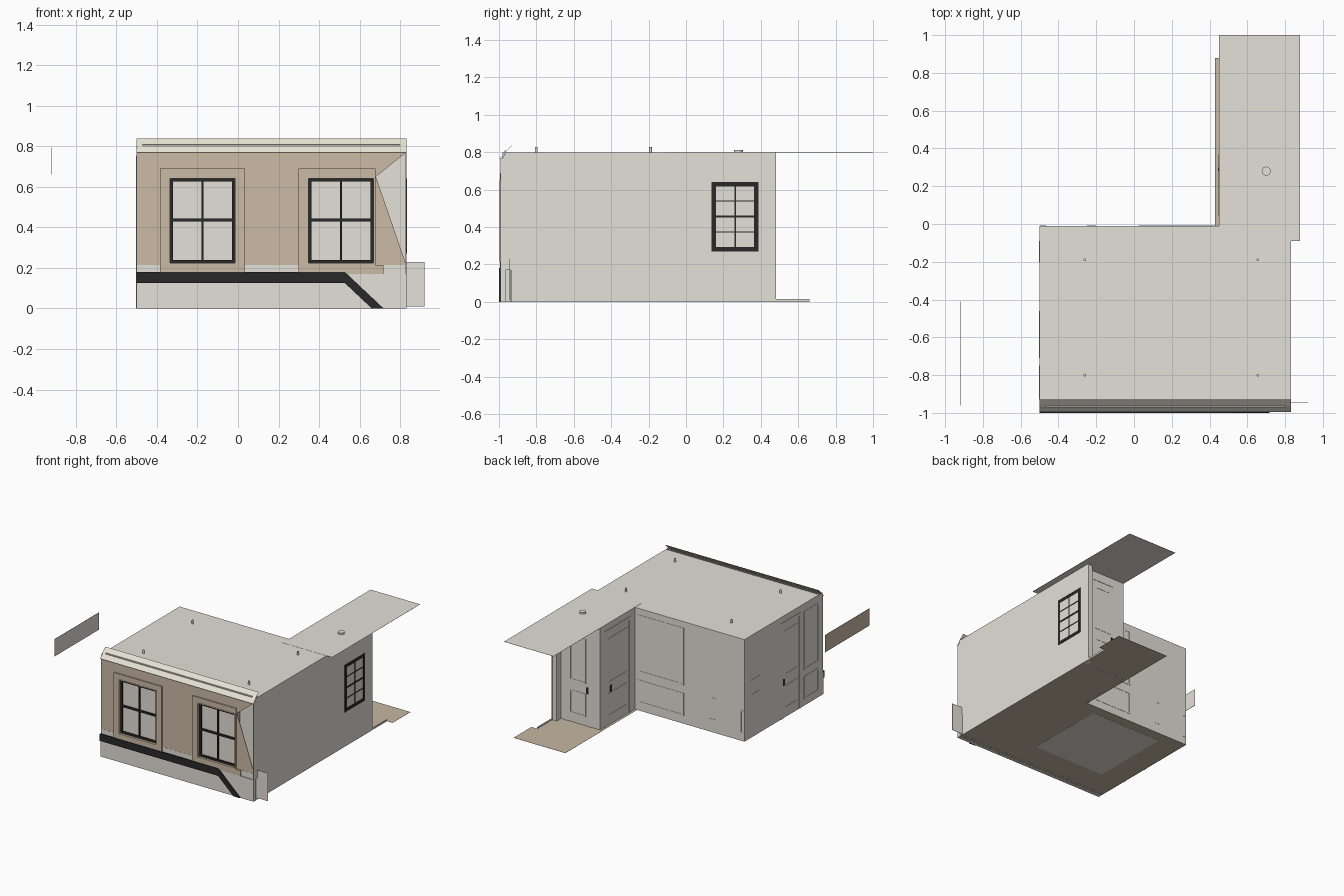
import bpy, bmesh, math
from mathutils import Matrix, Vector

if "Cube" in bpy.data.objects:
    bpy.data.objects.remove(bpy.data.objects["Cube"])


def material(name, rgb):
    m = bpy.data.materials.new(name)
    m.diffuse_color = (*rgb, 1)
    m.use_nodes = True
    m.node_tree.nodes["Principled BSDF"].inputs["Base Color"].default_value = m.diffuse_color
    return m


GREY = material("plaster grey", (0.78, 0.75, 0.69))
TAN = material("facade tan", (0.60, 0.495, 0.38))
CREAM = material("cornice cream", (0.82, 0.79, 0.68))
BLACK = material("window black", (0.022, 0.022, 0.023))
FLOOR = material("floor tan", (0.57, 0.48, 0.36))

# maps (u, v, depth) to world for a plate lying across each axis
MAP = {"x": lambda u, v, d: (d, u, v),
       "y": lambda u, v, d: (u, d, v),
       "z": lambda u, v, d: (u, v, d)}


def finish(name, bm, mat):
    bmesh.ops.recalc_face_normals(bm, faces=bm.faces)
    me = bpy.data.meshes.new(name)
    bm.to_mesh(me)
    bm.free()
    me.materials.append(mat)
    ob = bpy.data.objects.new(name, me)
    bpy.context.collection.objects.link(ob)
    return ob


def plate(name, axis, polys, d0, d1, mat):
    """Extrude 2D outlines between depths d0 and d1 along an axis."""
    bm = bmesh.new()
    for pts in polys:
        a = [bm.verts.new(MAP[axis](u, v, d0)) for u, v in pts]
        b = [bm.verts.new(MAP[axis](u, v, d1)) for u, v in pts]
        bm.faces.new(a)
        bm.faces.new(b)
        n = len(pts)
        for i in range(n):
            j = (i + 1) % n
            bm.faces.new((a[i], a[j], b[j], b[i]))
    return finish(name, bm, mat)


def rect(u0, u1, v0, v1):
    return [(u0, v0), (u1, v0), (u1, v1), (u0, v1)]


def frame(u0, u1, v0, v1, w):
    return [rect(u0, u0 + w, v0, v1), rect(u1 - w, u1, v0, v1),
            rect(u0 + w, u1 - w, v0, v0 + w), rect(u0 + w, u1 - w, v1 - w, v1)]


def disc(name, loc, r, h, mat, sides=12):
    bm = bmesh.new()
    bmesh.ops.create_cone(bm, cap_ends=True, segments=sides, radius1=r, radius2=r,
                          depth=h, matrix=Matrix.Translation(loc))
    return finish(name, bm, mat)


# floors, with a grey rug patch showing underneath
plate("room_floor", "z", [rect(-0.5, 0.83, -0.99, -0.01)], 0.001, 0.002, FLOOR)
plate("hall_floor", "z", [[(0.43, -0.01), (0.83, -0.01), (0.83, 0.66), (0.88, 0.66),
                           (0.88, 0.88), (0.43, 0.88)]], 0.001, 0.002, FLOOR)
plate("rug", "z", [rect(-0.31, 0.31, -0.73, -0.09)], 0.0, 0.004, GREY)
plate("hall_skirting", "x", [rect(0.48, 0.66, 0.0, 0.015)], 0.828, 0.83, GREY)

# ceilings
plate("room_ceiling", "z", [rect(-0.5, 0.83, -0.935, -0.01)], 0.799, 0.8, GREY)
plate("hall_ceiling", "z", [rect(0.45, 0.88, -0.09, 1.0)], 0.8, 0.801, GREY)

# walls
T = 0.003
plate("left_wall", "x", [rect(-0.97, -0.01, 0, 0.8)], -0.5, -0.5 + T, GREY)
plate("right_wall", "x", [rect(-0.935, 0.48, 0, 0.8)], 0.83 - T, 0.83, GREY)
plate("back_wall", "y", [rect(-0.5, 0.45, 0, 0.8)], -0.01 - T, -0.01, GREY)
plate("front_wall", "y", [rect(-0.5, 0.83, 0, 0.8)], -0.942, -0.939, GREY)
plate("hall_side_wall", "x", [rect(-0.01, 0.42, 0, 0.8)], 0.45, 0.45 + T, GREY)
plate("hall_end_wall", "y", [rect(0.45, 0.83, 0, 0.8)], 0.42 - T, 0.42, GREY)
plate("hall_end_jamb", "y", [rect(0.79, 0.828, 0, 0.797)], 0.42, 0.475, GREY)

# wall mouldings on the back and left walls
plate("back_panels", "y", frame(0.026, 0.425, 0.30, 0.75, 0.012)
      + frame(0.026, 0.425, 0.06, 0.24, 0.012)
      + frame(-0.497, -0.465, 0.06, 0.24, 0.008)
      + [rect(-0.25, -0.20, 0.075, 0.105), rect(-0.25, -0.21, 0.25, 0.27)],
      -0.011, -0.008, GREY)
plate("left_panels", "x", frame(-0.93, -0.75, 0.28, 0.74, 0.012)
      + frame(-0.93, -0.75, 0.05, 0.23, 0.012)
      + frame(-0.20, -0.09, 0.33, 0.45, 0.006), -0.502, -0.499, GREY)


def door(label, axis, u0, u1, d, side, knob_u):
    """Casing, leaf panels and a flat handle plate on the outer side of a wall."""
    top, m = 0.73, 0.045
    plate(label + "_casing", axis, [rect(u0, u0 + 0.022, 0, top),
          rect(u1 - 0.022, u1, 0, top), rect(u0, u1, top, top + 0.022)],
          d, d + side * 0.003, GREY)
    plate(label + "_panels", axis, frame(u0 + m, u1 - m, 0.33, top - 0.05, 0.01)
          + frame(u0 + m, u1 - m, 0.07, 0.25, 0.01), d, d + side * 0.002, GREY)
    plate(label + "_handle", axis, [rect(knob_u - 0.01, knob_u + 0.01, 0.255, 0.305)],
          d, d + side * 0.004, BLACK)


door("left_door", "x", -0.71, -0.46, -0.5, -1, -0.495)
door("hall_side_door", "x", 0.04, 0.37, 0.45, -1, 0.29)
door("hall_end_door", "y", 0.53, 0.76, 0.42, 1, 0.56)

# tan facade skin round two window openings, with its slanted right edge
Y0, Y1 = -0.984, -0.980
WINDOWS = [-0.175, 0.508]
H = 0.169
zb, zt = 0.215, 0.65
skin = [rect(-0.5, WINDOWS[0] - H, zb, 0.77),
        rect(WINDOWS[0] + H, WINDOWS[1] - H, zb, 0.77),
        [(WINDOWS[1] + H, zb), (0.83, zb), (0.68, zt), (WINDOWS[1] + H, zt)],
        [(WINDOWS[1] - H, zt), (0.68, zt), (0.83, 0.77), (WINDOWS[1] - H, 0.77)],
        rect(WINDOWS[0] - H, WINDOWS[0] + H, zt, 0.77)]
plate("facade_skin", "y", skin, Y0, Y1, TAN)
for cx, side in zip(WINDOWS, ("left", "right")):
    x0, x1 = cx - H, cx + H
    right = x1 + 0.04
    # raised tan surround and window reveal
    surround = [rect(x0 - 0.04, x0, 0.17, 0.69), rect(x0, x1, zt, 0.69),
                rect(x0, x1, 0.17, zb)]
    if side == "left":
        surround.append(rect(x1, right, 0.17, 0.69))
    else:
        surround.append(rect(x1, right, 0.17, zb))
    plate(side + "_window_surround", "y", surround, -0.994, Y1, TAN)
    plate(side + "_window_reveal", "y", frame(x0, x1, zb, zt, 0.008), -0.996, -0.945, TAN)
    # black sash with a cross of glazing bars
    plate(side + "_window_sash", "y",
          frame(x0 + 0.008, x1 - 0.008, 0.223, 0.642, 0.015)
          + [rect(cx - 0.005, cx + 0.005, 0.235, 0.63),
             rect(x0 + 0.02, x1 - 0.02, 0.43, 0.444)], -0.978, -0.96, BLACK)
    plate(side + "_window_glass", "y", [rect(x0 + 0.008, x1 - 0.008, 0.223, 0.642)],
          -0.966, -0.964, GREY)

# pale base, ends of the facade and side plate
plate("facade_base", "y", [rect(-0.5, 0.83, 0.0, 0.17)], -0.992, -0.965, GREY)
plate("base_band", "y", [rect(-0.5, 0.83, 0.17, 0.215)], -0.985, -0.945, GREY)
plate("facade_end_right", "x", [rect(-0.993, -0.935, 0.17, 0.77),
      [(-0.98, 0.77), (-0.935, 0.77), (-0.935, 0.8), (-0.965, 0.8)]], 0.827, 0.83, GREY)
plate("facade_end_left", "x", [rect(-0.98, -0.935, 0.0, 0.8)], -0.5, -0.497, GREY)
plate("side_gate", "y", [rect(0.80, 0.92, 0.01, 0.23)], -0.944, -0.942, GREY)

# black band that slopes down to the ground
plate("sloping_rail", "y", [[(-0.5, 0.125), (0.527, 0.125), (0.527, 0.18), (-0.5, 0.18)],
      [(0.527, 0.125), (0.66, 0.0), (0.718, 0.0), (0.527, 0.18)]], -1.0, -0.990, BLACK)

# sloping cornice sheet with a slim ridge
plate("cornice", "x", [[(-0.996, 0.768), (-0.965, 0.803), (-0.93, 0.837),
                        (-0.93, 0.835), (-0.964, 0.801), (-0.994, 0.768)]],
      -0.5, 0.83, CREAM)
plate("cornice_ridge", "x", [rect(-0.970, -0.962, 0.802, 0.809)], -0.47, 0.80, GREY)

# black window on the right wall
plate("side_window", "x", frame(0.137, 0.387, 0.27, 0.64, 0.024)
      + [rect(0.258, 0.266, 0.29, 0.62), rect(0.16, 0.37, 0.45, 0.462)]
      + [rect(0.16, 0.37, z, z + 0.006) for z in (0.37, 0.537)], 0.826, 0.833, BLACK)

# ceiling hooks and hall lamp
for i, (x, y) in enumerate([(-0.26, -0.19), (0.655, -0.19), (-0.26, -0.8), (0.655, -0.8)]):
    disc(f"ceiling_hook_{i + 1}", (x, y, 0.812), 0.007, 0.03, GREY)
disc("hall_lamp", (0.70, 0.28, 0.806), 0.024, 0.014, GREY, 16)

# detached board to the left: grey towards the room, tan outside
board = [rect(-0.96, -0.41, 0.66, 0.795)]
plate("board_inner", "x", board, -0.919, -0.918, GREY)
plate("board_outer", "x", board, -0.92, -0.919, TAN)
